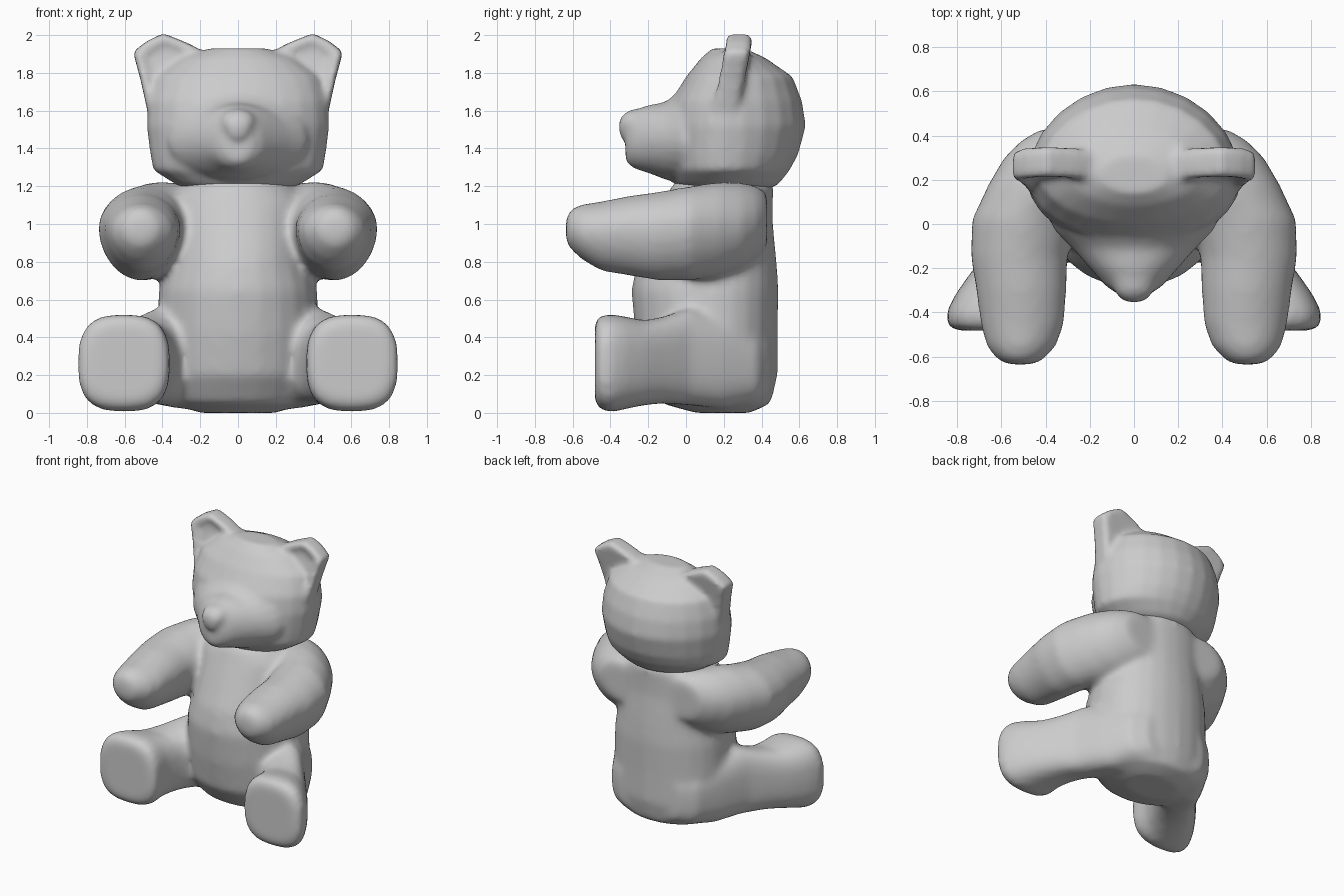
import bpy, bmesh, math
from mathutils import Vector


def skin(bm, loops, mirror=False):
    """Bridge equal-length point loops, cap both ends, optionally mirror in x."""
    for side in ((1, -1) if mirror else (1,)):
        rows = [[bm.verts.new((p[0] * side, p[1], p[2])) for p in loop] for loop in loops]
        n = len(rows[0])
        for a, b in zip(rows, rows[1:]):
            for i in range(n):
                j = (i + 1) % n
                bm.faces.new((a[i], a[j], b[j], b[i]))
        bm.faces.new(rows[0])
        bm.faces.new(rows[-1])


def section(axis, pos, x0, x1, v0, vm, v1, power=2.0, n=24):
    """Egg-shaped ring: x0..x1 wide, v0..v1 long, widest at vm."""
    pts = []
    for i in range(n):
        a = 2 * math.pi * i / n
        c, s = math.cos(a), math.sin(a)
        c = math.copysign(abs(c) ** (2 / power), c)
        s = math.copysign(abs(s) ** (2 / power), s)
        x = (x0 + x1) / 2 + (x1 - x0) / 2 * c
        v = vm + ((v1 - vm) if s > 0 else (vm - v0)) * s
        pts.append((x, v, pos) if axis == 'Z' else (x, pos, v))
    return pts


def loft(bm, axis, rings, mirror=False, power=2.0):
    skin(bm, [section(axis, *r, power=power) for r in rings], mirror)


def upright(rows):
    """z, half width, front, widest, back -> symmetric rings."""
    return [(z, -w, w, f, m, b) for z, w, f, m, b in rows]


def finish(name, bm, voxel, steps):
    """Fuse the overlapping shells into one soft, blended skin."""
    bmesh.ops.recalc_face_normals(bm, faces=bm.faces)
    me = bpy.data.meshes.new(name)
    bm.to_mesh(me)
    bm.free()
    ob = bpy.data.objects.new(name, me)
    bpy.context.collection.objects.link(ob)
    fuse = ob.modifiers.new("Fuse", 'REMESH')
    fuse.mode = 'VOXEL'
    fuse.voxel_size = voxel
    fuse.use_smooth_shade = True
    soft = ob.modifiers.new("Soften", 'SMOOTH')
    soft.factor = 0.5
    soft.iterations = steps


# ---- body ----
body = bmesh.new()

# torso
loft(body, 'Z', upright([
    (0.0, 0.20, 0.05, 0.2, 0.34), (0.05, 0.36, -0.13, 0.15, 0.45),
    (0.20, 0.42, -0.23, 0.15, 0.485), (0.42, 0.43, -0.27, 0.15, 0.485),
    (0.65, 0.42, -0.29, 0.15, 0.49), (0.80, 0.38, -0.26, 0.18, 0.48),
    (1.00, 0.37, -0.17, 0.2, 0.46), (1.13, 0.37, -0.11, 0.2, 0.46),
    (1.20, 0.30, -0.08, 0.2, 0.465), (1.27, 0.20, 0.0, 0.2, 0.40)]), power=2.1)

# arms
loft(body, 'Y', [
    (0.43, 0.10, 0.42, 0.88, 1.03, 1.16), (0.38, 0.06, 0.51, 0.82, 1.02, 1.20),
    (0.30, 0.10, 0.59, 0.76, 1.0, 1.22), (0.18, 0.17, 0.66, 0.72, 1.0, 1.225),
    (0.02, 0.26, 0.735, 0.70, 0.99, 1.20), (-0.15, 0.30, 0.74, 0.70, 0.98, 1.17),
    (-0.30, 0.305, 0.715, 0.725, 0.98, 1.15), (-0.45, 0.315, 0.695, 0.75, 0.97, 1.12),
    (-0.55, 0.35, 0.67, 0.81, 0.965, 1.105), (-0.605, 0.40, 0.63, 0.86, 0.97, 1.085),
    (-0.636, 0.44, 0.585, 0.90, 0.97, 1.04)], True, 1.9)

# legs with flat soles
loft(body, 'Y', [
    (0.45, 0.05, 0.24, 0.10, 0.25, 0.40), (0.38, 0.05, 0.36, 0.06, 0.25, 0.44),
    (0.20, 0.10, 0.46, 0.02, 0.27, 0.52),
    (0.02, 0.20, 0.55, 0.04, 0.28, 0.56), (-0.12, 0.28, 0.66, 0.05, 0.27, 0.51),
    (-0.22, 0.33, 0.74, 0.04, 0.27, 0.49), (-0.32, 0.36, 0.81, 0.02, 0.27, 0.51),
    (-0.40, 0.36, 0.85, 0.0, 0.26, 0.525), (-0.455, 0.365, 0.85, 0.02, 0.26, 0.515),
    (-0.483, 0.395, 0.81, 0.05, 0.26, 0.485)], True, 2.8)
finish("body", body, 0.022, 12)

# ---- head ----
head = bmesh.new()

# skull
loft(head, 'Z', upright([
    (1.185, 0.27, -0.02, 0.2, 0.44), (1.21, 0.33, -0.06, 0.2, 0.49),
    (1.285, 0.45, -0.10, 0.2, 0.55), (1.37, 0.465, -0.11, 0.2, 0.595),
    (1.52, 0.485, -0.11, 0.2, 0.635), (1.65, 0.475, -0.08, 0.2, 0.615),
    (1.78, 0.43, 0.0, 0.22, 0.565), (1.88, 0.30, 0.08, 0.24, 0.42),
    (1.93, 0.15, 0.14, 0.22, 0.31)]), power=1.95)

# muzzle and nose
loft(head, 'Y', [
    (0.10, -0.42, 0.42, 1.22, 1.45, 1.82), (-0.03, -0.36, 0.36, 1.22, 1.44, 1.71),
    (-0.11, -0.28, 0.28, 1.235, 1.44, 1.645), (-0.20, -0.20, 0.20, 1.27, 1.44, 1.63),
    (-0.28, -0.13, 0.13, 1.295, 1.43, 1.60), (-0.32, -0.07, 0.07, 1.33, 1.43, 1.53)])
loft(head, 'Y', [
    (-0.22, -0.11, 0.11, 1.40, 1.55, 1.62), (-0.31, -0.085, 0.085, 1.43, 1.54, 1.60),
    (-0.34, -0.06, 0.06, 1.45, 1.53, 1.57), (-0.355, -0.03, 0.03, 1.48, 1.52, 1.55)])

# ears: rounded plates with a dished front
outline = [(0.12, 1.88), (0.26, 1.955), (0.395, 2.01), (0.48, 1.97), (0.556, 1.912),
           (0.515, 1.76), (0.48, 1.60), (0.28, 1.62)]
mid = Vector((0.37, 1.84))
ear_loops = []
for scale, y in [(0.88, 0.14), (1.0, 0.11), (1.0, 0.02), (0.93, 0.0), (0.80, 0.0), (0.55, 0.025)]:
    pts = [mid + (Vector(p) - mid) * scale for p in outline]
    ear_loops.append([(p.x, 0.15 + y + 0.19 * (p.y - 1.65), p.y) for p in pts])
skin(head, ear_loops, True)
finish("head", head, 0.018, 8)
